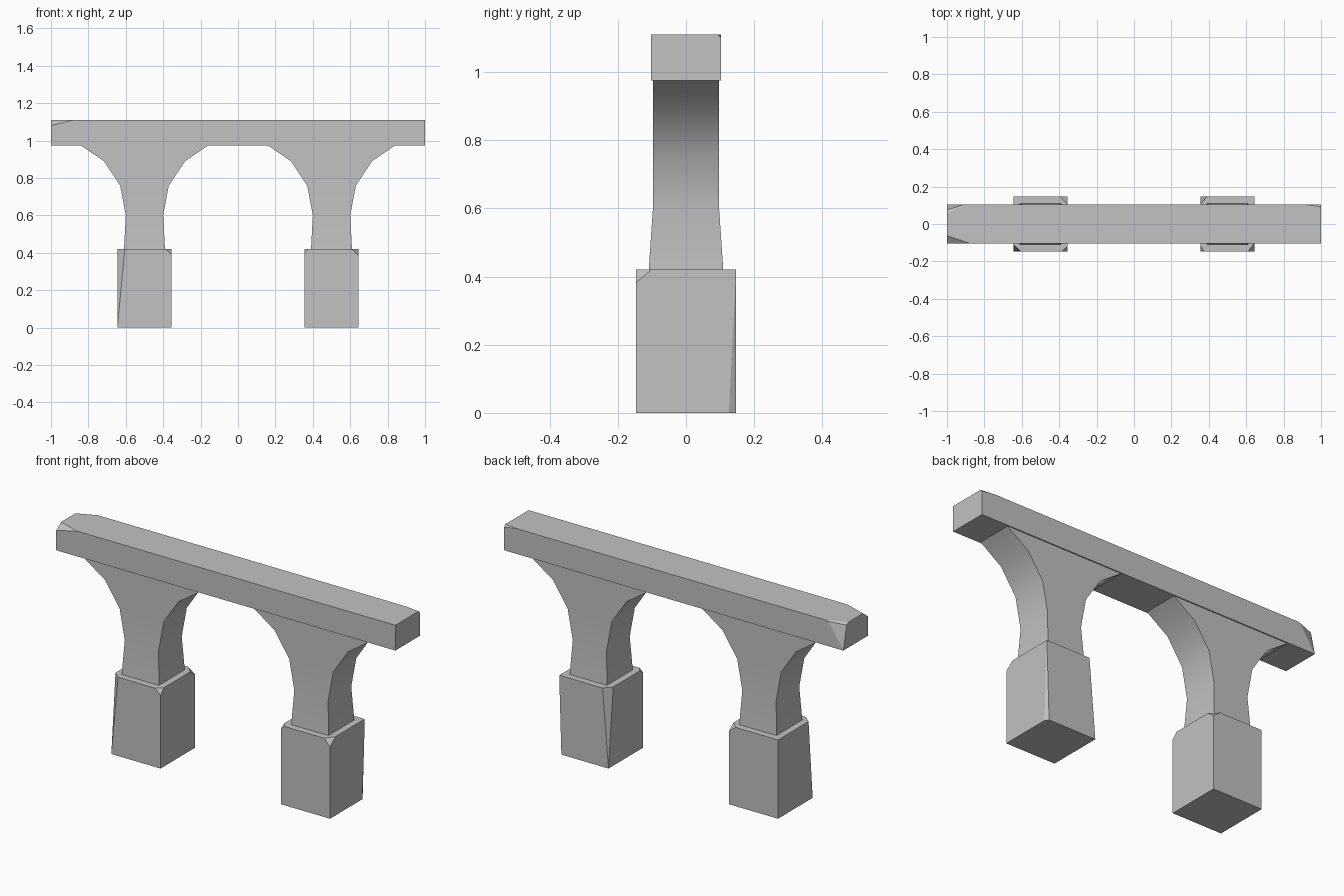
import bpy, bmesh, math
from mathutils import Vector

cube = bpy.data.objects.get("Cube")
if cube:
    bpy.data.objects.remove(cube, do_unlink=True)

stone = bpy.data.materials.new("grey stone")
stone.use_nodes = True
GREY = (0.54, 0.54, 0.54, 1)
stone.diffuse_color = GREY
stone.node_tree.nodes["Principled BSDF"].inputs["Base Color"].default_value = GREY


def finish(bm, name, smooth=False):
    bmesh.ops.recalc_face_normals(bm, faces=bm.faces)
    mesh = bpy.data.meshes.new(name)
    bm.to_mesh(mesh)
    bm.free()
    mesh.materials.append(stone)
    obj = bpy.data.objects.new(name, mesh)
    bpy.context.collection.objects.link(obj)
    if smooth:
        bpy.ops.object.select_all(action="DESELECT")
        obj.select_set(True)
        bpy.context.view_layer.objects.active = obj
        bpy.ops.object.shade_smooth_by_angle(angle=math.radians(30))
    return obj


def chip(bm, half, signs, cut):
    """Slice one corner off a box; cut is the length removed along each edge."""
    corner = Vector(h * s for h, s in zip(half, signs))
    pts = []
    for axis in range(3):
        p = corner.copy()
        p[axis] -= signs[axis] * cut[axis]
        pts.append(p)
    normal = (pts[1] - pts[0]).cross(pts[2] - pts[0]).normalized()
    if normal.dot(corner - pts[0]) < 0:
        normal = -normal
    res = bmesh.ops.bisect_plane(bm, geom=bm.verts[:] + bm.edges[:] + bm.faces[:],
                                 plane_co=pts[0], plane_no=normal,
                                 dist=1e-5, clear_outer=True)
    edges = [e for e in res["geom_cut"] if isinstance(e, bmesh.types.BMEdge)]
    bmesh.ops.holes_fill(bm, edges=edges, sides=0)


def worn_block(name, half, centre, chips):
    bm = bmesh.new()
    bmesh.ops.create_cube(bm, size=2)
    bmesh.ops.scale(bm, vec=half, verts=bm.verts)
    for signs, cut in chips:
        chip(bm, half, signs, cut)
    obj = finish(bm, name)
    obj.location = centre


def pillar(name, x):
    # Rows of (height, half width, half depth), flaring into the arches
    rows = [(0.41, 0.11, 0.11), (0.6, 0.10, 0.097), (0.76, 0.13, 0.097),
            (0.89, 0.217, 0.097), (0.98, 0.348, 0.097)]
    bm = bmesh.new()
    rings = [[bm.verts.new((sx * w, sy * d, z))
              for sx, sy in ((-1, -1), (1, -1), (1, 1), (-1, 1))]
             for z, w, d in rows]
    for low, high in zip(rings, rings[1:]):
        for i in range(4):
            j = (i + 1) % 4
            bm.faces.new((low[i], low[j], high[j], high[i]))
    bm.faces.new(rings[0])
    bm.faces.new(rings[-1])
    finish(bm, name, smooth=True).location.x = x


# Top beam with worn ends
worn_block("top_beam", (1, 0.103, 0.0675), (0, 0, 1.0425), [
    ((-1, -1, 1), (0.12, 0.04, 0.03)),
    ((-1, 1, 1), (0.09, 0.03, 0.135)),
    ((-1, 1, 1), (0.10, 0.045, 0.025)),
    ((1, 1, 1), (0.08, 0.01, 0.01)),
])

# Footing blocks, each chipped differently
FOOT = (0.145, 0.146, 0.21)
worn_block("right_footing", FOOT, (-0.5, 0, 0.21), [
    ((-1, -1, 1), (0.04, 0.035, 0.42)),
    ((1, -1, 1), (0.03, 0.028, 0.03)),
    ((1, 1, 1), (0.04, 0.04, 0.03)),
])
worn_block("left_footing", FOOT, (0.5, 0, 0.21), [
    ((1, -1, 1), (0.035, 0.045, 0.037)),
    ((-1, 1, 1), (0.035, 0.04, 0.42)),
    ((1, 1, -1), (0.012, 0.02, 0.40)),
    ((-1, -1, 1), (0.02, 0.03, 0.02)),
])

# Flared pillars
pillar("right_pillar", -0.5)
pillar("left_pillar", 0.5)
